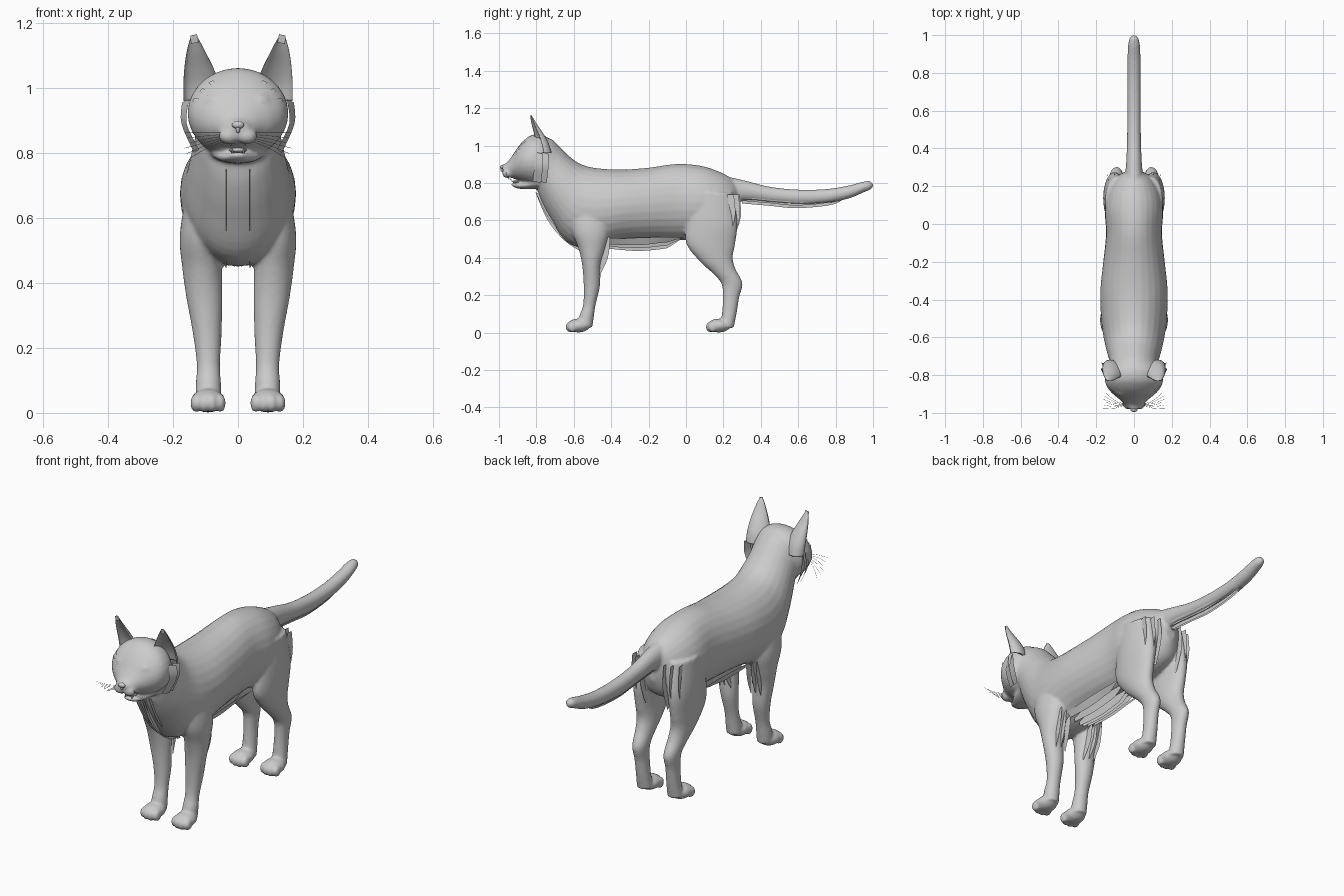
import bpy, bmesh, math
from mathutils import Vector, Matrix


def spline(pts, steps=5):
    """Catmull-Rom resampling of tuples of any length."""
    p = [pts[0]] + list(pts) + [pts[-1]]
    out = []
    for i in range(1, len(p) - 2):
        for k in range(steps):
            t = k / steps
            out.append([0.5 * (2*b + (c-a)*t + (2*a-5*b+4*c-d)*t*t + (3*b-a-3*c+d)*t**3)
                        for a, b, c, d in zip(*p[i-1:i+3])])
    return out + [list(pts[-1])]


def skin(bm, rings):
    """Bridge rings of points into a closed tube."""
    vs = [[bm.verts.new(q) for q in r] for r in rings]
    n = len(vs[0])
    for r, s in zip(vs, vs[1:]):
        for i in range(n):
            bm.faces.new((r[i], r[(i+1) % n], s[(i+1) % n], s[i]))
    bm.faces.new(vs[0])
    bm.faces.new(vs[-1][::-1])


def loft(bm, rows, side=1, n=28):
    """rows: (y, z of one edge, y, z of opposite edge, inner x, outer x)."""
    rings = []
    for ya, za, yb, zb, x0, x1 in spline(rows):
        ring = []
        for i in range(n):
            a = 2 * math.pi * i / n
            c, s = math.cos(a) / 2, math.sin(a) / 2
            ring.append((side * ((x0+x1)/2 + (x1-x0)*s), (ya+yb)/2 + (ya-yb)*c, (za+zb)/2 + (za-zb)*c))
        rings.append(ring)
    skin(bm, rings)


def ball(bm, c, r, rot=0):
    m = Matrix.Translation(c) @ Matrix.Rotation(rot, 4, 'Y') @ Matrix.Diagonal((*r, 1))
    bmesh.ops.create_uvsphere(bm, u_segments=20, v_segments=12, radius=1, matrix=m)


def finish(bm, name, smooth=True):
    bmesh.ops.recalc_face_normals(bm, faces=bm.faces[:])
    me = bpy.data.meshes.new(name)
    bm.to_mesh(me)
    bm.free()
    me.polygons.foreach_set("use_smooth", [smooth] * len(me.polygons))
    ob = bpy.data.objects.new(name, me)
    bpy.context.collection.objects.link(ob)
    return ob


def fur(name, cards):
    """Fur cards: each a strip between two smooth edges, mirrored in x."""
    bm = bmesh.new()
    for ea, eb in cards:
        for s in (1, -1):
            va, vb = [[bm.verts.new((s*x, y, z)) for x, y, z in spline(e, 4)] for e in (ea, eb)]
            for i in range(len(va) - 1):
                bm.faces.new((va[i], va[i+1], vb[i+1], vb[i]))
    return finish(bm, name)


def sym(rows):
    return [(*r[:4], -r[4], r[4]) for r in rows]


body = bmesh.new()
# torso and neck
loft(body, sym([
    (.285, .78, .285, .64, .03), (.25, .82, .25, .56, .09), (.18, .86, .18, .52, .135),
    (.08, .892, .08, .50, .155), (-.05, .902, -.05, .495, .148), (-.2, .882, -.2, .495, .163),
    (-.35, .872, -.35, .485, .178), (-.48, .88, -.50, .45, .175), (-.56, .90, -.63, .48, .162),
    (-.62, .94, -.72, .60, .145), (-.67, .99, -.775, .70, .13), (-.72, 1.035, -.80, .78, .125),
    (-.77, 1.045, -.82, .79, .11)]))
# head and upper muzzle
loft(body, sym([
    (-.70, 1.01, -.74, .80, .10), (-.76, 1.055, -.77, .785, .145), (-.82, 1.058, -.82, .785, .155),
    (-.865, 1.03, -.865, .80, .142), (-.90, .99, -.90, .815, .112), (-.93, .945, -.925, .825, .078),
    (-.96, .908, -.95, .832, .05), (-.985, .897, -.972, .842, .03)]))
# lower jaw
loft(body, sym([(-.78, .84, -.78, .77, .09), (-.85, .815, -.85, .767, .07), (-.90, .802, -.895, .77, .045),
                (-.925, .802, -.92, .778, .03), (-.938, .802, -.935, .79, .014)]))
# tail
loft(body, sym([
    (.2, .84, .2, .68, .055), (.32, .812, .32, .705, .042), (.45, .78, .45, .695, .037),
    (.6, .765, .6, .685, .036), (.75, .768, .75, .692, .036), (.87, .787, .87, .717, .035),
    (.95, .808, .95, .75, .031), (.985, .81, .985, .765, .022), (1.0, .795, 1.0, .778, .008)]))
for s in (1, -1):
    # front leg
    loft(body, [
        (-.62, .70, -.42, .70, .06, .155), (-.61, .55, -.41, .55, .055, .179),
        (-.575, .45, -.43, .45, .05, .172), (-.555, .36, -.455, .36, .048, .16),
        (-.547, .25, -.46, .25, .05, .14), (-.55, .15, -.483, .15, .055, .127),
        (-.57, .09, -.492, .09, .052, .13), (-.58, .03, -.50, .03, .05, .13)], s)
    # hind leg
    loft(body, [
        (.0, .75, .25, .75, .03, .15), (.0, .60, .275, .59, .04, .163), (.0, .48, .262, .47, .048, .158),
        (.07, .385, .25, .40, .05, .15), (.14, .32, .265, .34, .052, .14), (.188, .265, .302, .265, .055, .13),
        (.197, .20, .285, .19, .058, .125), (.193, .11, .272, .11, .055, .125), (.18, .03, .255, .025, .05, .13)], s)
    # paws and toes
    for py in (-.575, .175):
        ball(body, (s*.092, py, .038), (.053, .062, .037))
        for k, dy in enumerate((-.032, -.044, -.044, -.032)):
            ball(body, (s*(.054 + .0253*k), py + dy, .03), (.0165, .026, .029))
    # whisker pads, brows and eyelids
    ball(body, (s*.027, -.953, .852), (.033, .03, .026))
    ball(body, (s*.066, -.878, .962), (.04, .03, .022), s*.25)
    ring = [Vector((.031*math.cos(a), -.002*math.cos(a), .021*math.sin(a)))
            for a in [2*math.pi*i/24 for i in range(24)]]
    for p in ring:
        ball(body, (s*(.068 + p.x), -.903 + .5*abs(p.x) + .35*p.x, .935 + p.z + .15*p.x), (.007, .01, .006))
cat = finish(body, "body")
rm = cat.modifiers.new("blend", 'REMESH')
rm.mode, rm.voxel_size, rm.use_smooth_shade = 'VOXEL', .0075, True
sm = cat.modifiers.new("soften", 'SMOOTH')
sm.factor, sm.iterations = .5, 5

# ears: cupped cones
bm = bmesh.new()
for s in (1, -1):
    rings = []
    for cx, cy, cz, w, d in spline([
            (.112, -.775, .96, .056, .055), (.113, -.785, 1.01, .055, .05), (.12, -.80, 1.06, .045, .038),
            (.129, -.817, 1.11, .029, .022), (.134, -.828, 1.148, .014, .01), (.136, -.831, 1.163, .004, .004)]):
        ring = []
        for i in range(32):
            a = 2 * math.pi * i / 32
            u, v = math.cos(a), math.sin(a)
            y = d * v if v > 0 else -.72 * d * v      # front half dished inwards
            ring.append((s*(cx + w*u), cy + y + .25*w*u, cz))
        rings.append(ring)
    skin(bm, rings)
finish(bm, "ears")

# eyes
bm = bmesh.new()
for s in (1, -1):
    ball(bm, (s*.068, -.889, .935), (.031, .022, .021), -s*.12)
finish(bm, "eyes")
# nose
bm = bmesh.new()
ball(bm, (0, -.982, .886), (.019, .013, .012))
ball(bm, (0, -.982, .874), (.007, .01, .014))
finish(bm, "nose")
# tongue and canine teeth
bm = bmesh.new()
ball(bm, (0, -.895, .808), (.027, .033, .008))
finish(bm, "tongue")
bm = bmesh.new()
for s in (1, -1):
    for x, y, z, up in ((.022, -.948, .828, math.pi), (.018, -.922, .808, 0)):
        bmesh.ops.create_cone(bm, cap_ends=True, segments=8, radius1=.004, radius2=.0005, depth=.018,
                              matrix=Matrix.Translation((s*x, y, z)) @ Matrix.Rotation(up, 4, 'X'))
finish(bm, "teeth")

# whiskers
cu = bpy.data.curves.new("whiskers", 'CURVE')
cu.dimensions, cu.bevel_depth, cu.bevel_resolution = '3D', .0007, 0
for s in (1, -1):
    for k in range(6):
        pts = spline([(s*.04, -.955, .862 - .005*k), (s*.10, -.975 + .008*k, .862 - .01*k),
                      (s*(.165 - .008*(k % 3)), -.975 + .016*k, .862 - .016*k)], 3)
        sp = cu.splines.new('POLY')
        sp.points.add(len(pts) - 1)
        for q, p in zip(sp.points, pts):
            q.co = (*p, 1)
bpy.context.collection.objects.link(bpy.data.objects.new("whiskers", cu))

# belly fur: lengthwise hanging strips
fur("belly_fur", [([(x, -.41, .50), (x, -.2, .51), (x, -.01, .51)],
                   [(x*.8, -.41, .445 + x*.3), (x*.8, -.25, .432 + x*.4), (x*.8, -.1, .447 + x*.4), (x*.8, -.01, .475)])
                  for x in (.012, .05, .09)])
# chest fur: forward ridges
fur("chest_fur", [([(x, -.76, .74), (x, -.69, .6), (x, -.60, .49), (x, -.54, .45)],
                   [(x*.9, -.805, .75), (x*.9, -.742 + x*.4, .6), (x*.9, -.655 + x, .49), (x*.9, -.56, .43 + x*.4)])
                  for x in (.008, .04)])
# fur behind the front legs
fur("elbow_fur", [([(x, -.45, .52), (x, -.455, .42), (x - .01, -.47, .32)],
                   [(x, -.405, .51), (x, -.418, .40), (x - .01, -.465, .30)]) for x in (.07, .10, .13)])
# thigh fur
fur("thigh_fur", [([(x, .22, .74), (x, .23, .62), (x, .23, .50)],
                   [(x*1.03, .285 - d, .74), (x*1.03, .293 - d, .62), (x, .25 - d, .49)])
                  for x, d in ((.065, 0), (.10, .005), (.135, .03))])
# tail fur: strips under the tail
fur("tail_fur", [([(x, .30, .74), (x, .6, .72), (x, .85, .745), (x*.7, .97, .785)],
                  [(x*.8, .30, .685 + x), (x*.8, .45, .672 + x), (x*.8, .6, .66 + x), (x*.8, .8, .683 + x),
                   (x*.6, .965, .765)]) for x in (.006, .02, .033)])
# cheek ruff
fur("cheek_fur", [([(.15, -.80 + d, .965), (.158, -.81 + d, .89), (.12, -.82 + d, .81)],
                   [(.172, -.765 + d, .955), (.174 - d*.2, -.765 + d, .89), (.135, -.775 + d, .80)])
                  for d in (0, .03)])
# ear tip tufts
fur("ear_tufts", [([(.122, -.828, 1.14), (.126, -.832, 1.165)], [(.145, -.828, 1.135), (.146, -.832, 1.16)])])
# forehead stripes laid on the head
st = fur("face_stripes", [([(.05 + .025*k, -.89, .985 - .01*k), (.08 + .03*k, -.86, 1.03 - .03*k)],
                           [(.062 + .025*k, -.89, .98 - .01*k), (.094 + .028*k, -.86, 1.022 - .03*k)])
                          for k in range(3)])
sw = st.modifiers.new("lay_on_head", 'SHRINKWRAP')
sw.target, sw.offset, sw.wrap_mode = cat, .003, 'ABOVE_SURFACE'
